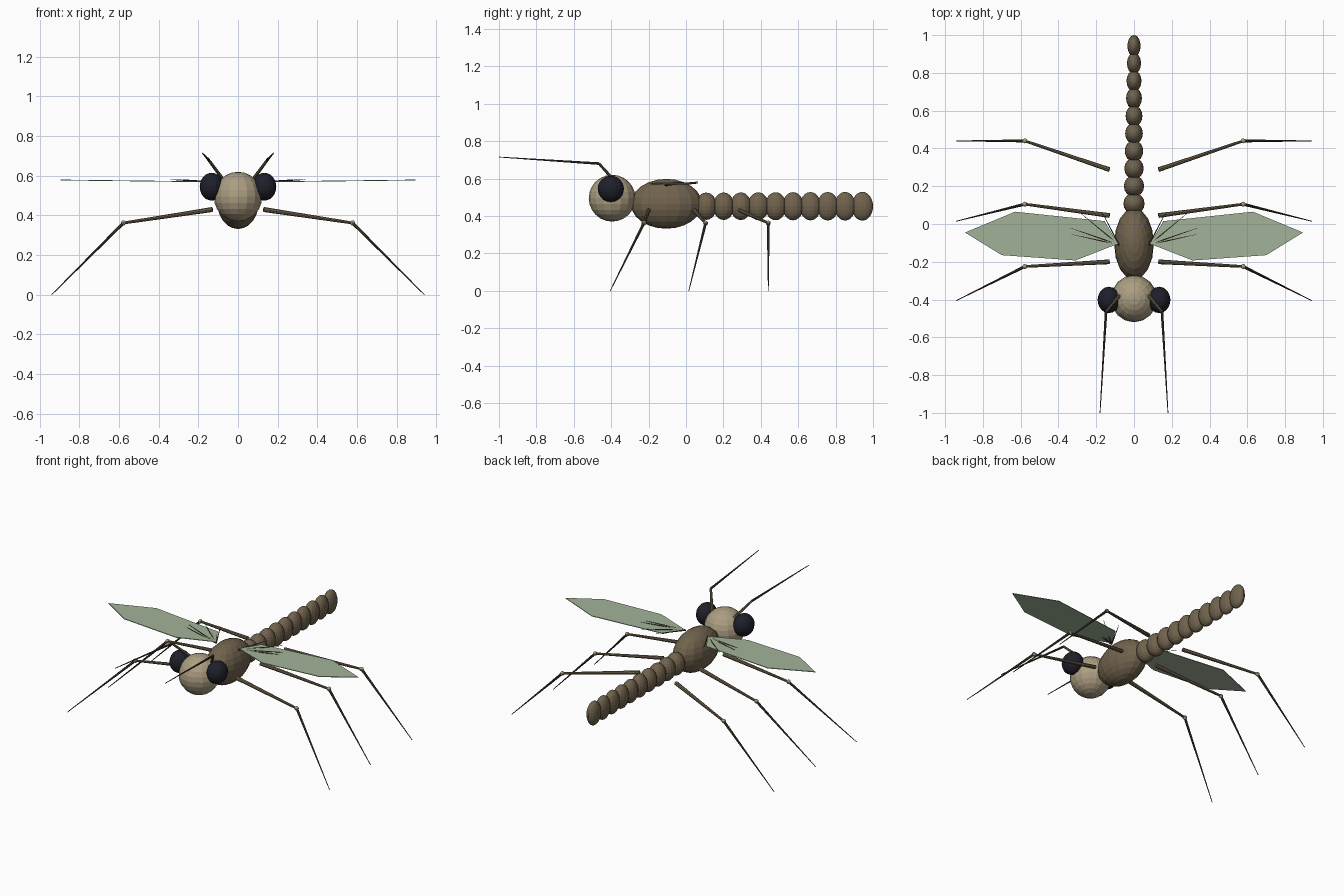
import bpy, bmesh, math
from mathutils import Vector

if "Cube" in bpy.data.objects:
    bpy.data.objects.remove(bpy.data.objects["Cube"])


def material(name, rgb):
    m = bpy.data.materials.new(name)
    m.diffuse_color = (*rgb, 1)
    m.use_nodes = True
    m.node_tree.nodes["Principled BSDF"].inputs["Base Color"].default_value = m.diffuse_color
    return m


TAN = material("pale tan", (0.41, 0.34, 0.22))
BROWN = material("body brown", (0.165, 0.125, 0.075))
DARK = material("dark brown", (0.065, 0.05, 0.03))
EYE = material("eye black", (0.014, 0.014, 0.024))
WING = material("wing green", (0.36, 0.45, 0.32))


def finish(name, bm, mat):
    bmesh.ops.recalc_face_normals(bm, faces=bm.faces)
    me = bpy.data.meshes.new(name)
    bm.to_mesh(me)
    bm.free()
    me.materials.append(mat)
    ob = bpy.data.objects.new(name, me)
    bpy.context.collection.objects.link(ob)
    return ob


def ball(name, centre, radii, mat, seg=16, rings=12):
    bm = bmesh.new()
    bmesh.ops.create_uvsphere(bm, u_segments=seg, v_segments=rings, radius=1)
    for v in bm.verts:
        v.co = Vector(c + r * p for c, r, p in zip(centre, radii, v.co))
    return finish(name, bm, mat)


def rod(name, a, b, r1, r2, mat, seg=8):
    """Tapered rod from a to b."""
    a, b = Vector(a), Vector(b)
    d = b - a
    bm = bmesh.new()
    bmesh.ops.create_cone(bm, cap_ends=True, segments=seg, radius1=r1, radius2=r2, depth=d.length)
    turn = d.to_track_quat('Z', 'Y')
    for v in bm.verts:
        v.co = turn @ v.co + (a + b) / 2
    return finish(name, bm, mat)


# Head, thorax and bead-like abdomen
ball("head", (0, -0.395, 0.495), (0.122, 0.125, 0.125), TAN)
ball("thorax", (0, -0.105, 0.465), (0.105, 0.19, 0.133), BROWN)
for i in range(10):
    width = 0.056 - 0.021 * i / 9
    ball(f"abdomen_segment_{i + 1}", (0, 0.108 + 0.0928 * i, 0.452),
         (width, 0.057, 0.073 + 0.004 * i / 9), BROWN)

# Leg root, knee and foot as y positions
LEGS = {"front": (-0.20, -0.225, -0.405),
        "middle": (0.045, 0.105, 0.015),
        "rear": (0.288, 0.44, 0.44)}
WING_OUTLINE = [(0.085, -0.105), (0.155, 0.015), (0.63, 0.065),
                (0.895, -0.045), (0.70, -0.165), (0.31, -0.193)]
VEIN_TIPS = [(0.34, -0.02, 0.582), (0.33, -0.055, 0.58), (0.28, 0.055, 0.581), (0.17, 0.065, 0.583)]

for side, s in (("left", 1), ("right", -1)):
    # Eyes
    ball(f"eye_{side}", (s * 0.133, -0.402, 0.545), (0.06, 0.07, 0.07), EYE)

    # Jointed legs
    for pos, (y0, y1, y2) in LEGS.items():
        root, knee, foot = (s * 0.13, y0, 0.43), (s * 0.578, y1, 0.362), (s * 0.94, y2, 0)
        rod(f"{pos}_upper_leg_{side}", root, knee, 0.0125, 0.007, BROWN)
        ball(f"{pos}_knee_{side}", knee, (0.013,) * 3, TAN, 10, 8)
        rod(f"{pos}_lower_leg_{side}", knee, foot, 0.008, 0.002, DARK)

    # Two-part antennae
    bend = (s * 0.148, -0.465, 0.68)
    rod(f"antenna_base_{side}", (s * 0.078, -0.38, 0.585), bend, 0.009, 0.007, BROWN)
    rod(f"antenna_tip_{side}", bend, (s * 0.18, -1.0, 0.715), 0.007, 0.002, DARK)

    # Thin angular wings rising slightly to the tip
    bm = bmesh.new()
    rows = [[bm.verts.new((s * x, y, 0.566 + 0.012 * x + dz)) for x, y in WING_OUTLINE]
            for dz in (0, 0.004)]
    bm.faces.new(rows[0])
    bm.faces.new(rows[1])
    n = len(WING_OUTLINE)
    for i in range(n):
        j = (i + 1) % n
        bm.faces.new((rows[0][i], rows[0][j], rows[1][j], rows[1][i]))
    finish(f"wing_{side}", bm, WING)

    # Fine veins fanning out from the wing root
    for i, (x, y, z) in enumerate(VEIN_TIPS):
        rod(f"wing_vein_{side}_{i + 1}", (s * 0.08, -0.11, 0.565), (s * x, y, z), 0.005, 0.001, DARK, 6)
